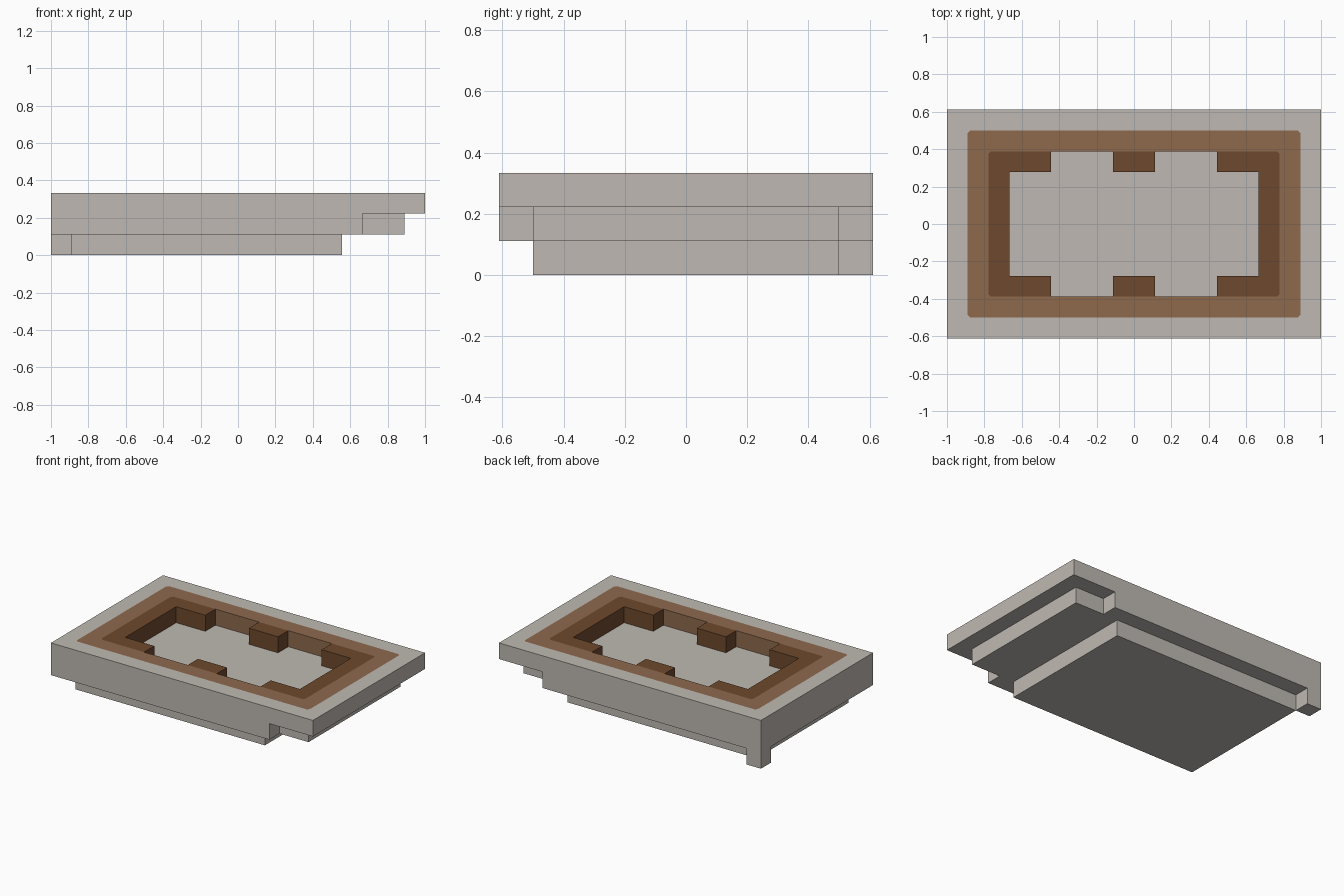
import bpy
import bmesh

cube = bpy.data.objects.get("Cube")
if cube:
    bpy.data.objects.remove(cube, do_unlink=True)

U = 1 / 9          # one building unit
BEVEL = 0.13       # clipped corners of the painted borders


def material(name, rgb):
    mat = bpy.data.materials.new(name)
    mat.use_nodes = True
    mat.diffuse_color = (*rgb, 1)
    mat.node_tree.nodes["Principled BSDF"].inputs["Base Color"].default_value = (*rgb, 1)
    return mat


STONE = material("pale stone", (0.52, 0.485, 0.445))
LIGHT = material("light brown", (0.275, 0.144, 0.076))
DARK = material("dark brown", (0.156, 0.066, 0.026))


def flat(points, z, up=True):
    """Horizontal face from a counterclockwise outline."""
    face = [(x, y, z) for x, y in points]
    return [face if up else face[::-1]]


def box_outline(x0, x1, y0, y1):
    return [(x0, y0), (x1, y0), (x1, y1), (x0, y1)]


def clipped(x, y, c=0.0):
    """Centred rectangle with clipped corners, counterclockwise."""
    half = [(x, y - c), (x - c, y), (c - x, y), (-x, y - c)]
    return half + turn(half)


def turn(points):
    return [(-x, -y) for x, y in points]


def wall(path, z0, z1, closed=False):
    """Upright faces along a path whose solid side is on the left."""
    ends = path[1:] + path[:1] if closed else path[1:]
    return [[(*a, z0), (*b, z0), (*b, z1), (*a, z1)] for a, b in zip(path, ends)]


def ring(outer, inner, z):
    o, i = outer[1:] + outer[:1], inner[1:] + inner[:1]
    return [[(*p, z) for p in quad] for quad in zip(outer, o, i, inner)]


def part(name, mat, faces):
    bm = bmesh.new()
    for face in faces:
        bm.faces.new([bm.verts.new([c * U for c in co]) for co in face])
    bmesh.ops.remove_doubles(bm, verts=bm.verts, dist=1e-5)
    mesh = bpy.data.meshes.new(name)
    bm.to_mesh(mesh)
    bm.free()
    mesh.materials.append(mat)
    obj = bpy.data.objects.new(name, mesh)
    bpy.context.collection.objects.link(obj)
    return obj


# Upper slab: stone rim, outer sides and the overhang at the right end
border = clipped(8, 4.5, BEVEL)
faces = ring(clipped(9, 5.5), border, 3)
faces += wall(box_outline(-9, 9, -5.5, 5.5), 2, 3, closed=True)
for area in [(6, 9, -5.5, -4.5), (8, 9, -4.5, 4.5), (6, 9, 4.5, 5.5)]:
    faces += flat(box_outline(*area), 2, up=False)
part("rim", STONE, faces)

# Light border around the pit, with the back walls of the four alcoves
inner = clipped(7, 3.5, BEVEL)
faces = ring(border, inner, 3)
for path in [[(1, 3.5), (4, 3.5)], [(-4, 3.5), (-1, 3.5)]]:
    faces += wall(path, 2, 3) + wall(turn(path), 2, 3)
part("light_border", LIGHT, faces)

# Dark end blocks and the small blocks between the alcoves
end_pit = [(4, 3.5), (4, 2.5), (6, 2.5), (6, -2.5), (4, -2.5), (4, -3.5)]
b = BEVEL
end_back = [(7 - b, -3.5), (7, b - 3.5), (7, 3.5 - b), (7 - b, 3.5)]
mid_pit = [(-1, 3.5), (-1, 2.5), (1, 2.5), (1, 3.5)]
for name, pit, back in [("end_block", end_pit, end_back), ("middle_block", mid_pit, [])]:
    for side, place in [("a", list), ("b", turn)]:
        faces = flat(place(pit + back), 3) + wall(place(pit), 2, 3)
        part(f"{name}_{side}", DARK, faces)

# Pit floor with alcoves
faces = flat(box_outline(-6, 6, -2.5, 2.5), 2)
for x in (-4, 1):
    for y in (-3.5, 2.5):
        faces += flat(box_outline(x, x + 3, y, y + 1), 2)
part("pit_floor", STONE, faces)

# Middle slab: stepped sides and the underside left free by the base
outline = [(-9, -5.5), (6, -5.5), (6, -4.5), (8, -4.5),
           (8, 4.5), (6, 4.5), (6, 5.5), (-9, 5.5)]
faces = wall(outline, 1, 2, closed=True)
for area in [(-9, 6, -5.5, -4.5), (-8, 6, 4.5, 5.5), (-9, -8, -4.5, 4.5), (5, 8, -4.5, 4.5)]:
    faces += flat(box_outline(*area), 1, up=False)
part("middle_slab", STONE, faces)

# Base plate and the single corner foot
for name, area in [("base_plate", (-8, 5, -4.5, 4.5)), ("corner_foot", (-9, -8, 4.5, 5.5))]:
    shape = box_outline(*area)
    part(name, STONE, wall(shape, 0, 1, closed=True) + flat(shape, 0, up=False))
